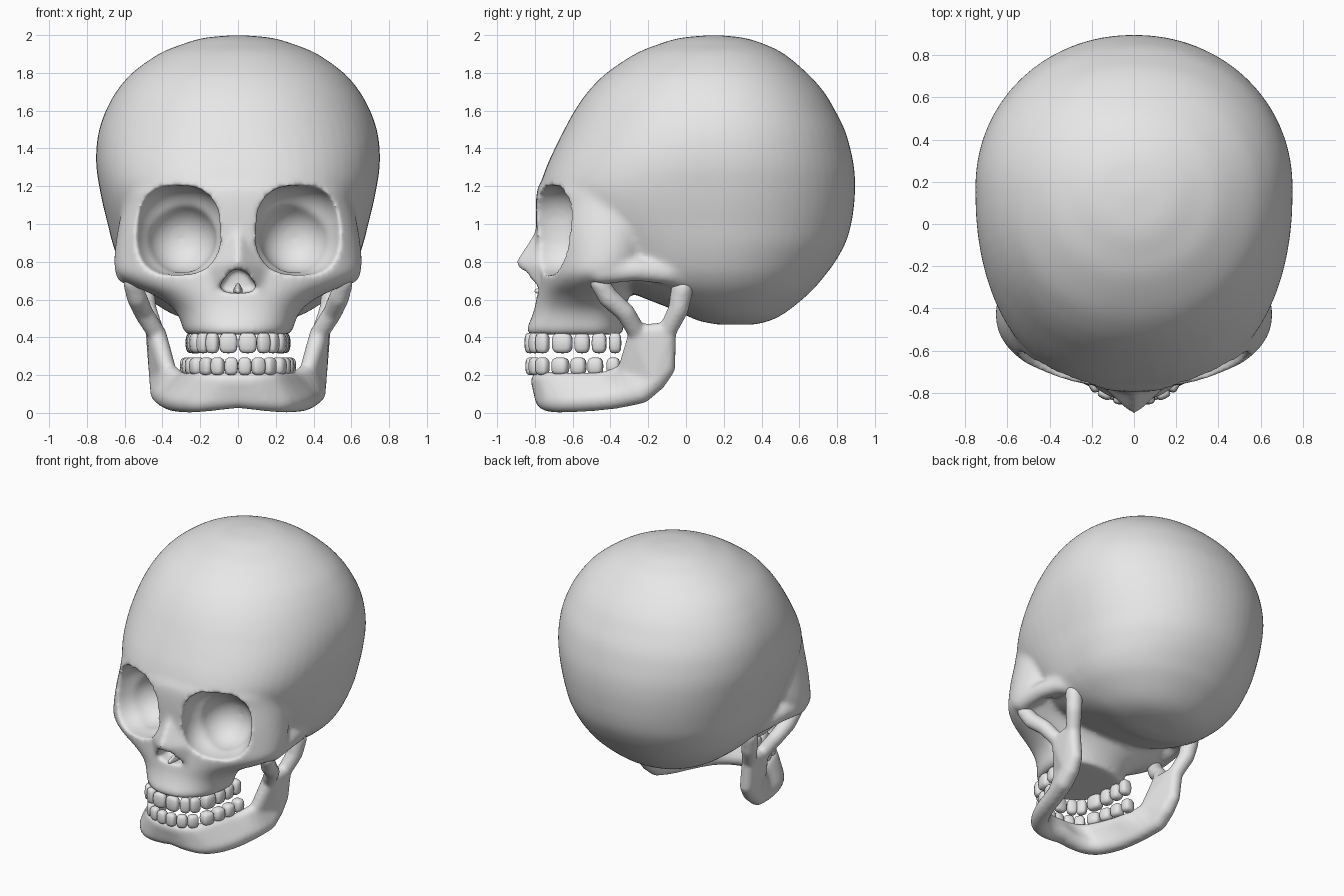
import bpy, bmesh
from math import sin, cos, pi, copysign, atan2
from mathutils import Vector, Matrix

if "Cube" in bpy.data.objects:
    bpy.data.objects.remove(bpy.data.objects["Cube"])

bone = bpy.data.materials.new("bone grey")
bone.diffuse_color = (0.8, 0.8, 0.8, 1)
bone.use_nodes = True
bone.node_tree.nodes["Principled BSDF"].inputs["Base Color"].default_value = (0.8, 0.8, 0.8, 1)


def power(v, e):
    return copysign(abs(v) ** e, v)


def spline(rows, steps):
    """Catmull-Rom through all columns of the rows."""
    out = []
    for i in range(len(rows) - 1):
        quad = [rows[max(i - 1, 0)], rows[i], rows[i + 1], rows[min(i + 2, len(rows) - 1)]]
        for s in range(steps):
            t = s / steps
            out.append([b + 0.5 * t * (c - a + t * (2 * a - 5 * b + 4 * c - d + t * (3 * (b - c) + d - a)))
                        for a, b, c, d in zip(*quad)])
    return out + [list(rows[-1])]


def loft(bm, rows, n=64):
    """Stack of level rings; row = height, half width, front y, widest y, back y, front squareness."""
    rings = []
    for z, w, front, mid, back, square in spline(rows, 5):
        ring = []
        for k in range(n):
            c, s = cos(2 * pi * k / n), sin(2 * pi * k / n)
            depth, e = (back - mid, 2 / 2.08) if s > 0 else (mid - front, 2 / square)
            ring.append(bm.verts.new((w * power(c, e), mid + depth * power(s, e), z)))
        rings.append(ring)
    for a, b in zip(rings, rings[1:]):
        for k in range(n):
            bm.faces.new((a[k], a[(k + 1) % n], b[(k + 1) % n], b[k]))
    bm.faces.new(rings[0])
    bm.faces.new(rings[-1])


def hull(bm, balls, n=14):
    """Convex skin round balls given as x, y, z, radius."""
    part = bmesh.new()
    for x, y, z, r in balls:
        for i in range(1, n // 2):
            lat = 2 * pi * i / n
            for k in range(n):
                lon = 2 * pi * k / n
                part.verts.new((x + r * sin(lat) * cos(lon), y + r * sin(lat) * sin(lon), z + r * cos(lat)))
        part.verts.new((x, y, z + r))
        part.verts.new((x, y, z - r))
    bmesh.ops.convex_hull(part, input=list(part.verts))
    copies = {v: bm.verts.new(v.co) for v in part.verts if v.link_faces}
    for f in part.faces:
        bm.faces.new([copies[v] for v in f.verts])
    part.free()


def both(bm, balls):
    for s in (1, -1):
        hull(bm, [(s * x, y, z, r) for x, y, z, r in balls])


def limb(bm, balls):
    for pair in zip(balls, balls[1:]):
        both(bm, pair)


def blob(bm, centre, size, e=1.0, turn=0.0, seg=32):
    """Rounded block: an ellipsoid squared off as e falls below one."""
    new = bmesh.ops.create_uvsphere(bm, u_segments=seg, v_segments=seg // 2, radius=1)["verts"]
    rot = Matrix.Rotation(turn, 3, 'Z')
    for v in new:
        v.co = Vector(centre) + rot @ Vector([power(c, e) * s for c, s in zip(v.co, size)])


def finish(bm, name):
    bmesh.ops.recalc_face_normals(bm, faces=list(bm.faces))
    for f in bm.faces:
        f.smooth = True
    mesh = bpy.data.meshes.new(name)
    bm.to_mesh(mesh)
    bm.free()
    mesh.materials.append(bone)
    ob = bpy.data.objects.new(name, mesh)
    bpy.context.collection.objects.link(ob)
    return ob


def remesh(ob, size):
    m = ob.modifiers.new("fuse", 'REMESH')
    m.mode = 'VOXEL'
    m.voxel_size = size
    m.use_smooth_shade = True


def soften(ob, times):
    m = ob.modifiers.new("soften", 'SMOOTH')
    m.factor = 0.5
    m.iterations = times


# Braincase
bm = bmesh.new()
loft(bm, [
    (2.00, .02, .13, .15, .17, 2), (1.985, .18, -.03, .15, .31, 2), (1.95, .30, -.15, .15, .42, 2),
    (1.9, .42, -.27, .15, .52, 2.05), (1.8, .56, -.42, .16, .64, 2.1), (1.7, .645, -.52, .16, .73, 2.1),
    (1.6, .70, -.59, .17, .79, 2.15), (1.5, .735, -.645, .17, .84, 2.2), (1.4, .75, -.695, .17, .87, 2.3),
    (1.3, .75, -.74, .17, .89, 2.4), (1.2, .735, -.77, .17, .896, 2.5), (1.1, .715, -.76, .17, .89, 2.5),
    (1.0, .69, -.70, .17, .875, 2.5), (.9, .665, -.6, .17, .845, 2.5), (.8, .63, -.52, .16, .79, 2.5),
    (.72, .59, -.44, .16, .73, 2.5), (.64, .52, -.3, .17, .66, 2.4), (.54, .38, -.05, .2, .54, 2.1),
    (.49, .25, .06, .24, .45, 2), (.467, .1, .17, .27, .36, 2)])

# Face and upper jaw
loft(bm, [row + (2.15,) for row in (
    (1.32, .42, -.66, -.3, 0), (1.25, .53, -.745, -.35, 0), (1.19, .59, -.785, -.38, 0),
    (1.1, .61, -.795, -.38, 0), (.95, .64, -.79, -.4, -.05), (.82, .655, -.775, -.42, -.1),
    (.74, .645, -.775, -.44, -.2), (.68, .57, -.78, -.46, -.28), (.62, .44, -.79, -.48, -.3),
    (.56, .35, -.8, -.5, -.32), (.5, .31, -.82, -.5, -.33), (.44, .29, -.845, -.5, -.33),
    (.415, .27, -.835, -.5, -.34))])

# Nasal bones
hull(bm, [(0, -.9, .797, .008), (0, -.78, .98, .01), (-.17, -.74, .77, .01), (.17, -.74, .77, .01),
          (-.12, -.77, .66, .01), (.12, -.77, .66, .01)])

# Cheek arches back to the ear
limb(bm, [(.59, -.45, .74, .06), (.58, -.26, .755, .06), (.55, -.1, .74, .06), (.48, .02, .70, .06)])
skull = finish(bm, "skull")

# Cutters for eye sockets and nose opening
bm = bmesh.new()
for s in (1, -1):
    blob(bm, (s * .325, -.72, .967), (.237, .235, .238), .78, s * .4)
    blob(bm, (s * .3, -.58, .925), (.185, .19, .185))
hull(bm, [(x, y, z, .015) for y in (-1, -.68) for x, z in
          ((0, .75), (.035, .735), (-.035, .735), (.085, .665), (-.085, .665), (.05, .65), (-.05, .65))])
cutter = finish(bm, "opening_cutter")
cutter.hide_render = True
cutter.hide_viewport = True
remesh(cutter, .014)
soften(cutter, 4)

remesh(skull, .016)
soften(skull, 5)
cut = skull.modifiers.new("openings", 'BOOLEAN')
cut.operation = 'DIFFERENCE'
cut.object = cutter
remesh(skull, .014)
soften(skull, 7)

# Nasal spine
bm = bmesh.new()
hull(bm, [(0, -.79, .645, .012), (0, -.7, .645, .025), (0, -.7, .675, .012)])
finish(bm, "nasal_spine")

# Lower jaw body: lower edge ball and upper edge ball at each station from chin to angle
bm = bmesh.new()
body = spline([
    (0, -.74, .085, .06, 0, -.775, .17, .047), (.13, -.735, .07, .06, .1, -.768, .17, .047),
    (.245, -.68, .06, .06, .19, -.715, .17, .047), (.325, -.54, .065, .06, .255, -.58, .17, .045),
    (.37, -.38, .08, .06, .305, -.43, .175, .045), (.405, -.24, .11, .062, .37, -.32, .22, .045)], 3)
stations = [[row[:4], row[4:]] for row in body]
for a, b in zip(stations, stations[1:]):
    both(bm, a + b)

# Upright branch with its front and joint processes
angle = [(.41, -.165, .17, .06), (.42, -.105, .24, .05)]
branch = [(.44, -.1, .43, .05), (.43, -.255, .42, .05)]
both(bm, stations[-1] + angle)
both(bm, stations[-1][1:] + angle + branch)
limb(bm, [branch[1], (.5, -.32, .53, .052), (.535, -.41, .61, .055), (.56, -.46, .69, .05)])
limb(bm, [branch[0], (.485, -.04, .55, .055), (.5, -.02, .66, .06)])
jaw = finish(bm, "lower_jaw")
remesh(jaw, .012)
soften(jaw, 10)


# Teeth: x, y and half width of each, from the middle outwards
def teeth(name, row, z, height):
    bm = bmesh.new()
    for i, (x, y, w) in enumerate(row):
        a, b = row[max(i - 1, 0)], row[min(i + 1, len(row) - 1)]
        turn = atan2(b[1] - a[1], b[0] - a[0]) if i else 0
        thick = .03 if i < 3 else .04
        for s in (1, -1):
            blob(bm, (s * x, y, z), (w, thick, height), .65, s * turn, 16)
    finish(bm, name)


teeth("upper_teeth", [(.051, -.825, .049), (.135, -.80, .035), (.185, -.76, .037), (.215, -.655, .055),
                      (.228, -.55, .042), (.235, -.46, .04), (.238, -.375, .033)], .37, .055)
teeth("lower_teeth", [(.036, -.82, .036), (.108, -.80, .036), (.168, -.76, .037), (.215, -.665, .046),
                      (.24, -.57, .042), (.258, -.48, .042), (.268, -.385, .036)], .247, .047)
